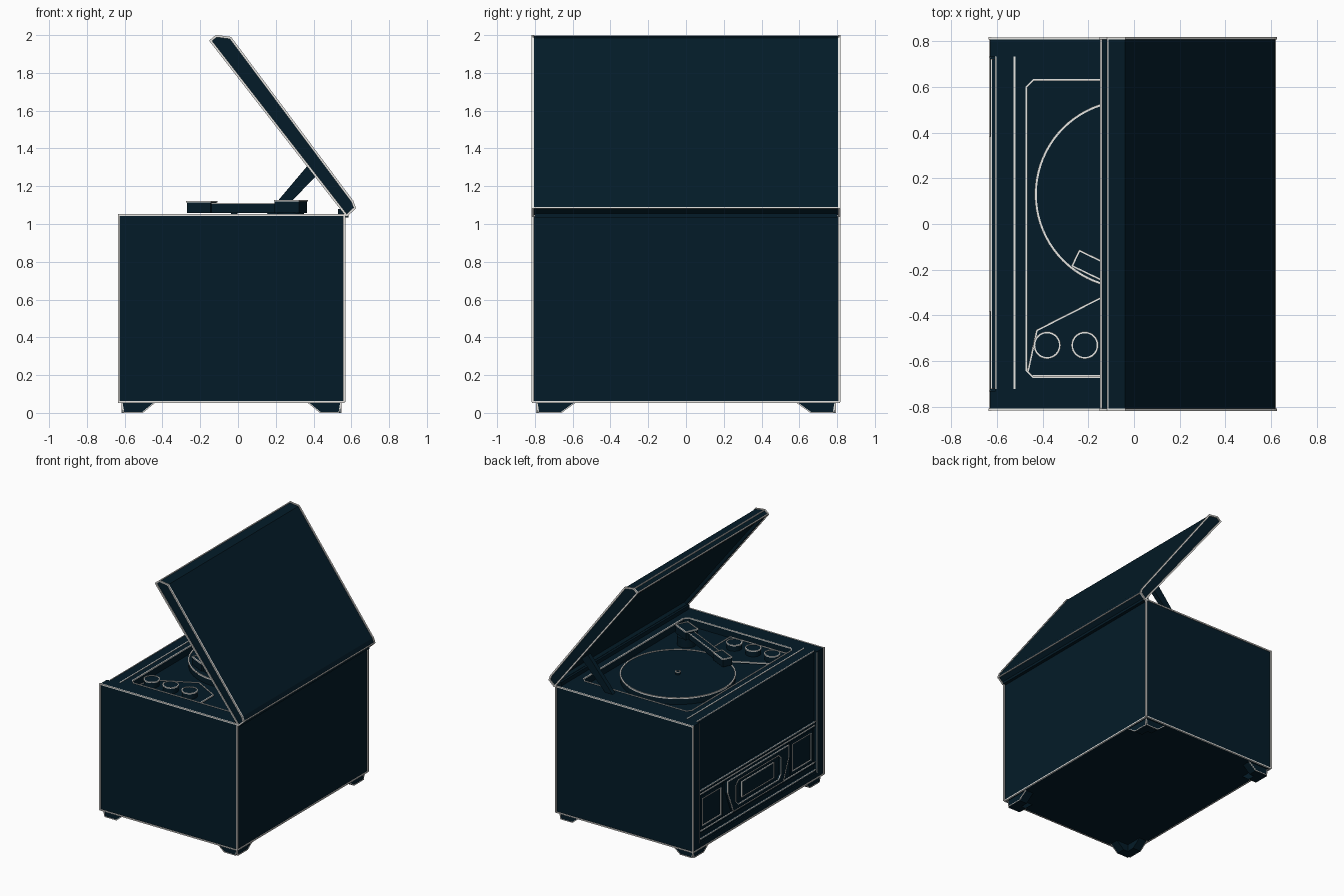
import bpy, bmesh, math
from mathutils import Vector

if "Cube" in bpy.data.objects:
    bpy.data.objects.remove(bpy.data.objects["Cube"])


def colour(name, rgb):
    m = bpy.data.materials.new(name)
    m.diffuse_color = (*rgb, 1)
    m.use_nodes = True
    m.node_tree.nodes["Principled BSDF"].inputs["Base Color"].default_value = m.diffuse_color
    return m


navy = colour("dark_navy", (0.001, 0.011, 0.021))
pale = colour("pale_edge", (0.85, 0.84, 0.81))
PLACE = {"x": lambda u, v, w: (w, u, v),
         "y": lambda u, v, w: (u, w, v),
         "z": lambda u, v, w: (u, v, w)}


def finish(bm, name, bevel=0):
    bmesh.ops.recalc_face_normals(bm, faces=bm.faces)
    me = bpy.data.meshes.new(name)
    bm.to_mesh(me)
    bm.free()
    me.materials.append(navy)
    ob = bpy.data.objects.new(name, me)
    bpy.context.collection.objects.link(ob)
    if bevel:
        m = ob.modifiers.new("edge", "BEVEL")
        m.width = bevel
        m.segments = 2
        m.limit_method = "ANGLE"
    return ob


def prism(name, pts, a, b, axis="z", bevel=0):
    """Extrude a 2D outline between a and b along an axis."""
    bm = bmesh.new()
    lo = [bm.verts.new(PLACE[axis](u, v, a)) for u, v in pts]
    hi = [bm.verts.new(PLACE[axis](u, v, b)) for u, v in pts]
    n = len(pts)
    bm.faces.new(lo)
    bm.faces.new(hi)
    for i in range(n):
        bm.faces.new((lo[i], lo[(i + 1) % n], hi[(i + 1) % n], hi[i]))
    return finish(bm, name, bevel)


def trim(name, pts, r=0.004, cyclic=False):
    """Thin pale piping, one square strip per edge."""
    pts = [Vector(p) for p in pts]
    bm = bmesh.new()
    for p, q in zip(pts, pts[1:] + pts[:1] if cyclic else pts[1:]):
        d = q - p
        mat = d.to_track_quat("Z", "Y").to_matrix().to_4x4()
        mat.translation = (p + q) / 2
        vs = bmesh.ops.create_cube(bm, size=1)["verts"]
        bmesh.ops.scale(bm, vec=(2 * r, 2 * r, d.length + r), verts=vs)
        bmesh.ops.transform(bm, matrix=mat, verts=vs)
    ob = finish(bm, name)
    ob.data.materials[0] = pale
    return ob


def loop(name, pts, w, axis="z", r=0.004):
    return trim(name, [PLACE[axis](u, v, w) for u, v in pts], r, True)


def rect(u0, u1, v0, v1):
    return [(u0, v0), (u1, v0), (u1, v1), (u0, v1)]


def cut_rect(u0, u1, v0, v1, c):
    return [(u0 + c, v0), (u1 - c, v0), (u1, v0 + c), (u1, v1 - c),
            (u1 - c, v1), (u0 + c, v1), (u0, v1 - c), (u0, v0 + c)]


def box(name, x, y, z, bevel=0):
    return prism(name, rect(*x, *y), *z, bevel=bevel)


def disc(name, x, y, z0, z1, r, n=48, edge=0.0):
    pts = [(x + r * math.cos(2 * math.pi * i / n), y + r * math.sin(2 * math.pi * i / n))
           for i in range(n)]
    ob = prism(name, pts, z0, z1)
    for p in ob.data.polygons:
        p.use_smooth = len(p.vertices) == 4
    if edge:
        loop(name + "_trim", pts, z1, r=edge)
    return ob


def bar(name, p, q, width, height, edge=0.0):
    """Level rectangular bar from p to q, with optional piped top."""
    p, q = Vector(p), Vector(q)
    s = (q - p).normalized().cross(Vector((0, 0, 1))) * width / 2
    pts = [(v.x, v.y) for v in (p - s, p + s, q + s, q - s)]
    prism(name, pts, p.z - height / 2, p.z + height / 2)
    if edge:
        loop(name + "_trim", pts, p.z + height / 2, r=edge)


def carve(target, cutter):
    m = target.modifiers.new("cut", "BOOLEAN")
    m.operation = "DIFFERENCE"
    m.solver = "EXACT"
    m.object = cutter
    bpy.context.view_layer.objects.active = target
    bpy.ops.object.modifier_apply(modifier=m.name)
    bpy.data.objects.remove(cutter)


# Cabinet with an inset front board and a sunken deck
deck = cut_rect(-0.47, 0.47, -0.67, 0.63, 0.03)
cabinet = box("cabinet", (-0.63, 0.56), (-0.81, 0.81), (0.055, 1.05))
carve(cabinet, box("front_cutter", (-0.7, -0.605), (-0.73, 0.73), (0.1, 1.2)))
carve(cabinet, prism("deck_cutter", deck, 0.99, 1.2))

# Cabinet piping
loop("deck_trim", deck, 1.05)
loop("cabinet_base_trim", rect(-0.63, 0.56, -0.81, 0.81), 0.058, r=0.005)
for s in (-1, 1):
    for x in (-0.63, 0.563):
        trim("cabinet_corner_trim", [(x, s * 0.812, 0.06), (x, s * 0.812, 1.05)], 0.006)
    trim("cabinet_top_trim", [(-0.63, s * 0.811, 1.047), (0.56, s * 0.811, 1.047)], 0.005)
    trim("front_post_trim", [(-0.63, s * 0.73, 0.1), (-0.63, s * 0.73, 1.04)], 0.003)
trim("deck_line", [(-0.523, -0.72, 1.05), (-0.523, 0.73, 1.05)])
trim("front_top_trim", [(-0.605, -0.72, 1.05), (-0.605, 0.73, 1.05)], 0.003)

# Corner feet, two tapered rails each
for sx, cx in ((-1, -0.615), (1, 0.545)):
    for sy in (-1, 1):
        cy = sy * 0.79
        side = [(cx, 0.06), (cx - sx * 0.01, 0), (cx - sx * 0.11, 0), (cx - sx * 0.18, 0.06)]
        end = [(cy, 0.06), (cy - sy * 0.01, 0), (cy - sy * 0.13, 0), (cy - sy * 0.21, 0.06)]
        prism("foot_side", side, cy, cy - sy * 0.07, "y")
        prism("foot_end", end, cx, cx - sx * 0.07, "x")
        trim("foot_side_trim", [(u, cy, max(v, 0.003)) for u, v in side], 0.003)
        trim("foot_end_trim", [(cx, u, max(v, 0.003)) for u, v in end], 0.003)

# Open lid, tilted back over the rear hinge, with a shallow hollow below
shape = [(-0.145, 1.97), (-0.115, 1.995), (-0.04, 1.985), (0.605, 1.12),
         (0.618, 1.085), (0.575, 1.045)]
lid = prism("lid", shape, -0.81, 0.81, "y")
carve(lid, prism("lid_cutter", [(-0.15, 1.93), (-0.1, 1.95), (0.565, 1.1), (0.52, 1.07)],
                 -0.785, 0.785, "y"))
for s in (-1, 1):
    loop("lid_end_trim", shape, s * 0.812, "y", 0.006)
for x, z in (shape[0], shape[1], shape[4], shape[5]):
    trim("lid_long_trim", [(x, -0.81, z), (x, 0.81, z)], 0.004)
box("hinge", (0.53, 0.585), (-0.8, 0.8), (1.035, 1.08))

# Lid prop
prism("lid_prop", [(0.095, 0.985), (0.15, 0.985), (0.42, 1.26), (0.365, 1.305)],
      0.665, 0.7, "y")

# Turntable
disc("platter", -0.02, 0.13, 0.985, 1.04, 0.41, 80, 0.005)
disc("spindle", -0.02, 0.13, 1.04, 1.06, 0.018, 16, 0.003)

# Tonearm
disc("arm_base", 0.28, -0.41, 0.985, 1.06, 0.07)
bar("arm_pivot", (0.345, -0.44, 1.09), (0.215, -0.38, 1.09), 0.1, 0.065, 0.004)
bar("arm_tube", (0.28, -0.41, 1.083), (-0.15, -0.2, 1.083), 0.045, 0.05, 0.003)
bar("arm_head", (-0.13, -0.21, 1.088), (-0.255, -0.15, 1.088), 0.075, 0.06, 0.004)

# Control plate and knobs
plate = [(-0.465, -0.65), (-0.425, -0.465), (-0.12, -0.31),
         (0.08, -0.42), (0.08, -0.665), (-0.45, -0.665)]
prism("control_plate", plate, 0.985, 1.0)
loop("control_plate_trim", plate, 1.0)
for x in (-0.38, -0.215, -0.05):
    disc("knob", x, -0.53, 0.995, 1.045, 0.056, 32, 0.004)

# Front ledge, base rails and window panels
FX = -0.605
for name, z, h, x in (("front_ledge", 0.495, 0.02, -0.625), ("front_ledge_lower", 0.463, 0.017, -0.618),
                      ("front_rail_upper", 0.173, 0.017, -0.618), ("front_rail_lower", 0.115, 0.02, -0.625)):
    box(name, (x, FX), (-0.72, 0.72), (z - h / 2, z + h / 2))
    trim(name + "_trim", [(x, -0.72, z + h / 2), (x, 0.72, z + h / 2)], 0.003)
for s in (-1, 1):
    lo, hi = sorted((s * 0.42, s * 0.7))
    panel = prism("side_window", rect(lo, hi, 0.19, 0.45), -0.615, FX, "x")
    pane = rect(lo + 0.025, hi - 0.025, 0.215, 0.425)
    carve(panel, prism("window_cutter", pane, -0.7, -0.607, "x"))
    loop("window_trim", pane, -0.614, "x", 0.003)

# Central bay frame, tapering towards the bottom
frame = [(-0.38, 0.45), (0.38, 0.45), (0.38, 0.36), (0.31, 0.19), (-0.31, 0.19), (-0.38, 0.36)]
opening = cut_rect(-0.28, 0.28, 0.225, 0.415, 0.03)
bay = prism("centre_bay", frame, -0.63, FX, "x")
carve(bay, prism("bay_cutter", opening, -0.7, -0.612, "x"))
prism("bay_panel", rect(-0.2, 0.2, 0.26, 0.38), -0.625, -0.61, "x")
loop("bay_trim", frame, -0.63, "x", 0.003)
loop("bay_opening_trim", opening, -0.63, "x", 0.003)
loop("bay_panel_trim", rect(-0.2, 0.2, 0.26, 0.38), -0.625, "x", 0.003)
